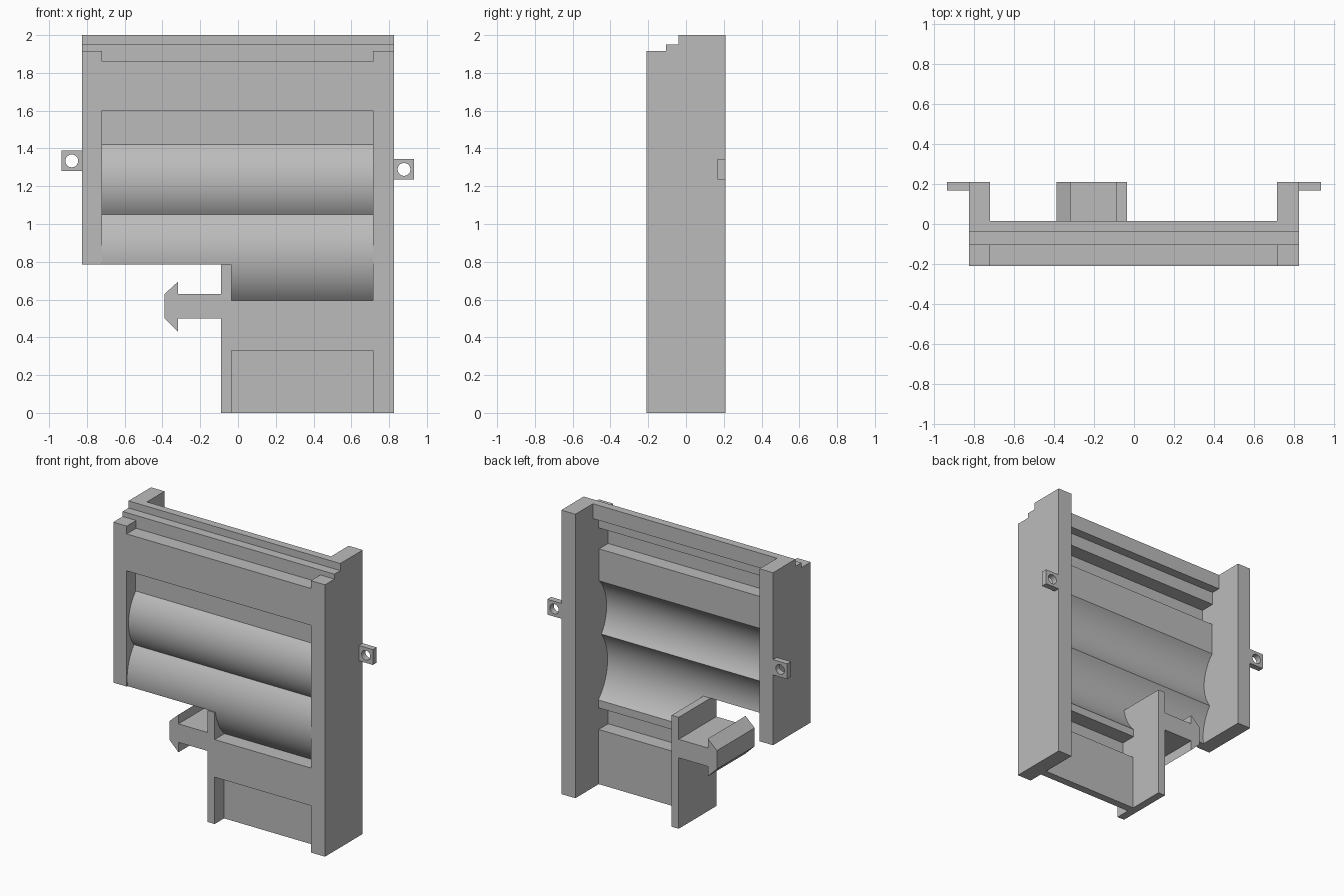
import bpy, bmesh, math
from mathutils import Vector

cube = bpy.data.objects.get("Cube")
if cube:
    bpy.data.objects.remove(cube, do_unlink=True)

grey = bpy.data.materials.new("plain_grey")
grey.use_nodes = True
grey.diffuse_color = (0.5, 0.5, 0.5, 1)
grey.node_tree.nodes["Principled BSDF"].inputs["Base Color"].default_value = (0.5, 0.5, 0.5, 1)

DEPTH = 0.21           # half depth of the frame
T = 0.055              # sheet thickness
INNER_L, INNER_R = -0.72, 0.715
POST_X = -0.035        # inner face of the short post


def extrude(name, outline, place, vector):
    """Solid from a 2D outline, placed in space and swept along a vector."""
    bm = bmesh.new()
    face = bm.faces.new([bm.verts.new(place(*p)) for p in outline])
    swept = bmesh.ops.extrude_face_region(bm, geom=[face])["geom"]
    bmesh.ops.translate(bm, vec=vector,
                        verts=[v for v in swept if isinstance(v, bmesh.types.BMVert)])
    bmesh.ops.recalc_face_normals(bm, faces=bm.faces)
    mesh = bpy.data.meshes.new(name)
    bm.to_mesh(mesh)
    bm.free()
    mesh.materials.append(grey)
    obj = bpy.data.objects.new(name, mesh)
    bpy.context.collection.objects.link(obj)
    return obj


def along_x(name, outline, x0, x1):
    return extrude(name, outline, lambda y, z: Vector((x0, y, z)), Vector((x1 - x0, 0, 0)))


def along_y(name, outline, y0, y1):
    return extrude(name, outline, lambda x, z: Vector((x, y0, z)), Vector((0, y1 - y0, 0)))


def rect(x0, x1, z0, z1):
    return [(x0, z0), (x1, z0), (x1, z1), (x0, z1)]


def cut(obj, cutter):
    """Subtract a cutter, bake the result and drop the cutter."""
    cutter.hide_render = True
    mod = obj.modifiers.new("cut", "BOOLEAN")
    mod.operation, mod.solver, mod.object = "DIFFERENCE", "EXACT", cutter
    graph = bpy.context.evaluated_depsgraph_get()
    mesh = bpy.data.meshes.new_from_object(obj.evaluated_get(graph))
    obj.modifiers.clear()
    obj.data = mesh
    bpy.data.objects.remove(cutter, do_unlink=True)


def smooth(obj):
    bpy.ops.object.select_all(action="DESELECT")
    obj.select_set(True)
    bpy.context.view_layer.objects.active = obj
    bpy.ops.object.shade_smooth_by_angle(angle=math.radians(25))


def arc(p, q, bulge, steps=20):
    """Circular arc from p down to q, bulging toward the front."""
    p, q = Vector(p), Vector(q)
    half = (q - p).length / 2
    radius = (half * half + bulge * bulge) / (2 * bulge)
    along = (q - p).normalized()
    out = Vector((along.y, -along.x))
    centre = (p + q) / 2 + out * (bulge - radius)
    limit = math.asin(half / radius)
    points = []
    for i in range(steps + 1):
        a = limit * (2 * i / steps - 1)
        points.append(tuple(centre + radius * (along * math.sin(a) + out * math.cos(a))))
    return points


# Side walls with stepped top front corners
def wall(name, x0, x1, bottom):
    along_x(name, [(-DEPTH, bottom), (-DEPTH, 1.915), (-0.105, 1.915), (-0.105, 1.95),
                   (-0.04, 1.95), (-0.04, 2), (DEPTH, 2), (DEPTH, bottom)], x0, x1)


wall("tall_side_wall", INNER_R, 0.825, 0)
wall("short_side_wall", -0.825, INNER_L, 0.785)

# Folded sheet: stepped top, two rounded bulges, stepped foot
front = [(-0.04, 2), (-0.04, 1.95), (-0.105, 1.95), (-0.105, 1.86), (-DEPTH, 1.86),
         (-DEPTH, 1.6), (-0.11, 1.6)]
front += arc((-0.11, 1.42), (-0.13, 1.05), 0.07)
front += arc((-0.13, 1.05), (-0.1, 0.595), 0.09)[1:]
front += [(-DEPTH, 0.595), (-DEPTH, 0.33), (-0.105, 0.33), (-0.105, 0)]
back = [(0.015, 2), (0.015, 1.95 - T), (-0.105 + T, 1.95 - T), (-0.105 + T, 1.86 - T),
        (-DEPTH + T, 1.86 - T), (-DEPTH + T, 1.6 + T), (-0.11 + T, 1.6 + T)]
back += arc((-0.11 + T, 1.43), (-0.08, 1.045), 0.07)
back += arc((-0.08, 1.045), (-0.045, 0.595), 0.085)[1:]
back += [(-0.045, 0.595 - T), (-DEPTH + T, 0.595 - T), (-DEPTH + T, 0.33 + T),
         (-0.105 + T, 0.33 + T), (-0.105 + T, 0)]
sheet = along_x("folded_sheet", front + back[::-1], INNER_L, INNER_R)
cut(sheet, along_y("sheet_cutter", rect(-1, POST_X, -0.1, 0.785), -0.5, 0.5))
smooth(sheet)

# Short post with arrow-headed hook
along_y("post_with_hook", [
    (POST_X, 0), (POST_X, 0.785), (-0.09, 0.785), (-0.09, 0.63), (-0.317, 0.63),
    (-0.317, 0.695), (-0.388, 0.63), (-0.388, 0.5), (-0.317, 0.43), (-0.317, 0.5),
    (-0.09, 0.5), (-0.09, 0)], -DEPTH, DEPTH)


# Mounting tabs with round holes
def tab(name, x0, x1, z0):
    size = 0.108
    obj = along_y(name, rect(x0, x1, z0, z0 + size), 0.168, DEPTH)
    cx, cz = (x0 + x1) / 2, z0 + size / 2
    ring = [(cx + 0.034 * math.cos(i * math.tau / 32), cz + 0.034 * math.sin(i * math.tau / 32))
            for i in range(32)]
    cut(obj, along_y("hole_cutter", ring, 0, 0.4))
    smooth(obj)


tab("short_side_tab", -0.935, -0.825, 1.28)
tab("tall_side_tab", 0.825, 0.933, 1.235)
